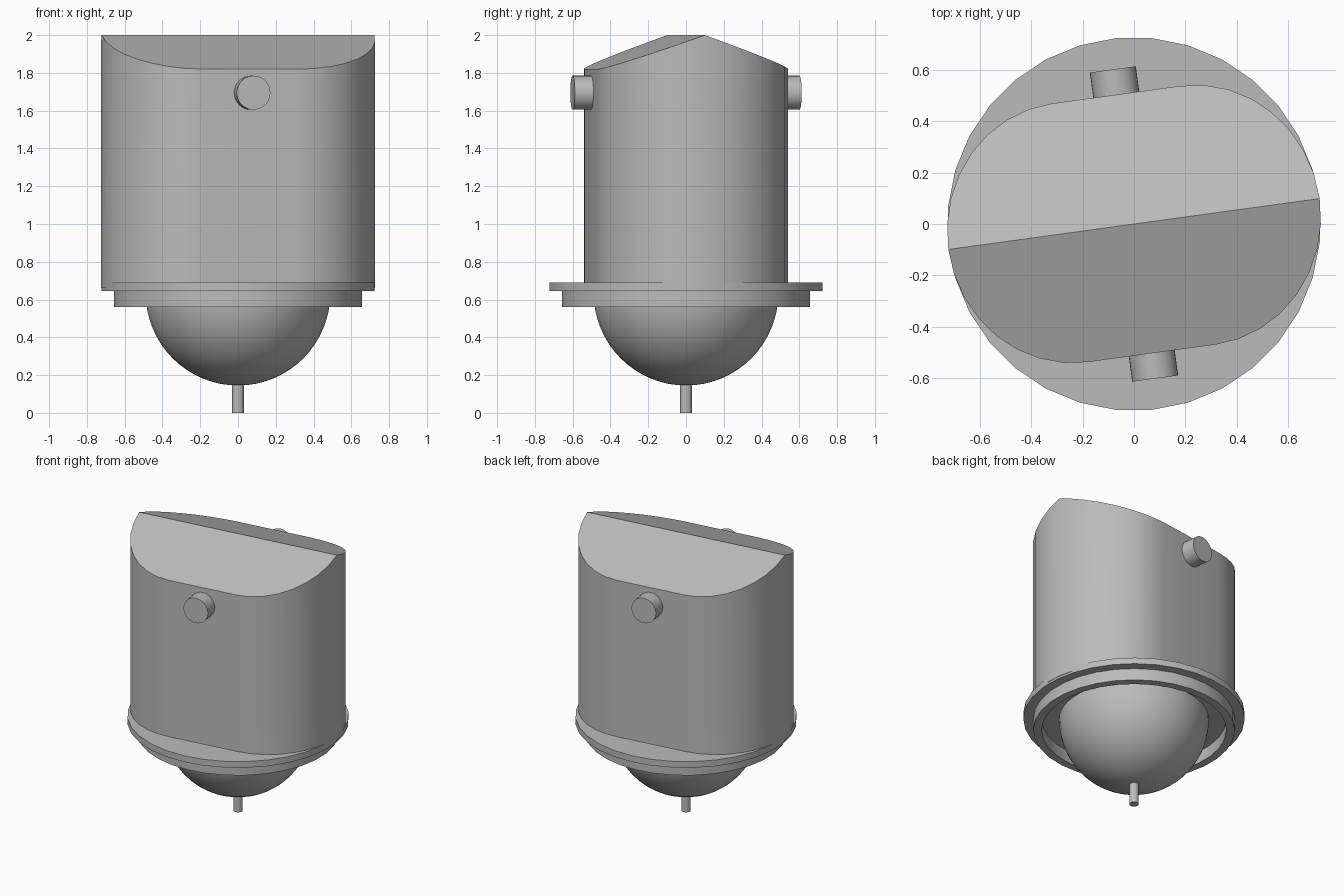
import bpy
import math
from mathutils import Matrix

if "Cube" in bpy.data.objects:
    bpy.data.objects.remove(bpy.data.objects["Cube"], do_unlink=True)

TURN = math.radians(7.8)
SIDES = 32

grey = bpy.data.materials.new("plain grey")
grey.use_nodes = True
colour = (0.5, 0.5, 0.5, 1)
grey.diffuse_color = colour
grey.node_tree.nodes["Principled BSDF"].inputs["Base Color"].default_value = colour


def make(name, verts, faces, angle=30, turn=TURN):
    """Build a mesh object turned about the upright axis."""
    mesh = bpy.data.meshes.new(name)
    mesh.from_pydata(verts, [], faces)
    mesh.transform(Matrix.Rotation(turn, 4, "Z"))
    mesh.materials.append(grey)
    obj = bpy.data.objects.new(name, mesh)
    bpy.context.collection.objects.link(obj)
    bpy.ops.object.select_all(action="DESELECT")
    obj.select_set(True)
    bpy.context.view_layer.objects.active = obj
    bpy.ops.object.mode_set(mode="EDIT")
    bpy.ops.mesh.select_all(action="SELECT")
    bpy.ops.mesh.normals_make_consistent(inside=False)
    bpy.ops.object.mode_set(mode="OBJECT")
    bpy.ops.object.shade_smooth_by_angle(angle=math.radians(angle))
    return obj


def lathe(name, profile, sides=SIDES):
    """Spin (radius, height) points; close both ends with flat caps."""
    verts, faces = [], []
    for r, z in profile:
        for i in range(sides):
            a = math.tau * (i + 0.5) / sides
            verts.append((r * math.cos(a), r * math.sin(a), z))
    for row in range(len(profile) - 1):
        for i in range(sides):
            j = (i + 1) % sides
            a, b = row * sides, (row + 1) * sides
            faces.append((a + i, a + j, b + j, b + i))
    faces.append(tuple(range(sides)))
    faces.append(tuple(range(len(verts) - sides, len(verts))))
    return make(name, verts, faces, turn=0)


# Body: rounded slab outline under a two-slope roof
FLAT, END, DEPTH, RIDGE, EAVE, FLOOR = 0.25, 0.478, 0.507, 2.0, 1.82, 0.66
outline = []
for side in (1, -1):
    for i in range(9):
        a = math.pi / 2 * i / 8
        outline.append((side * (FLAT + END * math.cos(a)), side * DEPTH * math.sin(a)))
    for i in range(8):
        a = math.pi / 2 * (1 - i / 8)
        outline.append((-side * (FLAT + END * math.cos(a)), side * DEPTH * math.sin(a)))
    # drop the shared ridge end, which the next half adds again
n = len(outline)
verts = [(x, y, FLOOR) for x, y in outline]
verts += [(x, y, RIDGE - (RIDGE - EAVE) * abs(y) / DEPTH) for x, y in outline]
faces = [(i, (i + 1) % n, n + (i + 1) % n, n + i) for i in range(n)]
half = n // 2
faces += [tuple(range(n)),
          tuple(range(n, n + half + 1)),
          tuple(range(n + half, 2 * n)) + (n,)]
make("body", verts, faces)

# Base flange with a hollow collar below it
lathe("base_flange", [(0.725, 0.645), (0.725, 0.69)])
lathe("base_collar", [(0.605, 0.65), (0.605, 0.56), (0.66, 0.56), (0.66, 0.65)])

# Dome hanging under the base
CENTRE, RADIUS = 0.635, 0.49
dome = [(RADIUS * math.cos(a), CENTRE - RADIUS * math.sin(a))
        for a in (math.pi / 2 * i / 16 for i in range(16))]
lathe("dome", [(RADIUS, 0.66)] + dome + [(0.004, CENTRE - RADIUS)], 48)

# Thin stem at the bottom
lathe("stem", [(0.031, 0.0), (0.031, 0.16)], 24)

# One round pin on each broad side
for name, side in (("front_pin", -1), ("back_pin", 1)):
    ring = [(math.cos(math.tau * i / SIDES) * 0.09,
             1.695 + math.sin(math.tau * i / SIDES) * 0.09) for i in range(SIDES)]
    verts = [(x, side * y, z) for y in (0.45, 0.606) for x, z in ring]
    faces = [(i, (i + 1) % SIDES, SIDES + (i + 1) % SIDES, SIDES + i) for i in range(SIDES)]
    faces += [tuple(range(SIDES)), tuple(range(SIDES, 2 * SIDES))]
    make(name, verts, faces)
